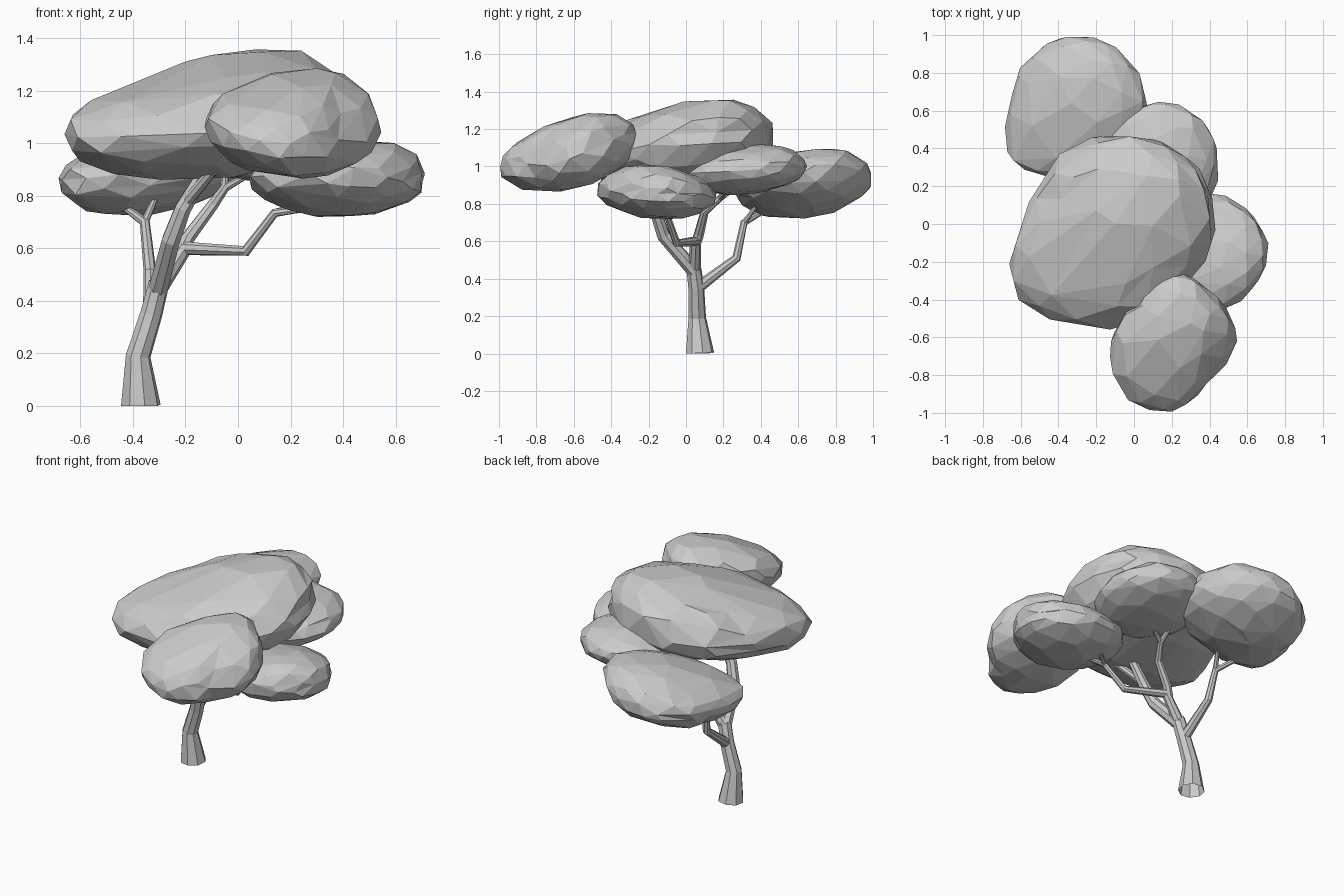
import bpy, bmesh, math, random
from mathutils import Vector

random.seed(4)

if "Cube" in bpy.data.objects:
    bpy.data.objects.remove(bpy.data.objects["Cube"], do_unlink=True)


def plan_radius(radii, angle):
    """Outline radius at an angle, blended between evenly spaced radii."""
    step = (angle % math.tau) / math.tau * len(radii)
    i = int(step) % len(radii)
    return radii[i] + (radii[(i + 1) % len(radii)] - radii[i]) * (step - int(step))


def foliage(name, centre, radii, up, down, tilt, lean):
    """Faceted leaf mass: a sphere fitted to an outline, tilted and leaned."""
    bm = bmesh.new()
    bmesh.ops.create_icosphere(bm, subdivisions=3, radius=1)
    for v in bm.verts:
        d = v.co.normalized()
        wobble = random.uniform(0.975, 1.03)
        reach = plan_radius(radii, math.atan2(d.y, d.x)) * wobble
        x, y = d.x * reach, d.y * reach
        rise = max(d.z, 0) ** 2
        # The crown comes to a soft point, the underside stays round
        height = up * (0.85 * d.z + 0.15 * d.z ** 3) if d.z > 0 else down * d.z
        z = height * wobble + tilt[0] * x + tilt[1] * y
        v.co = Vector(centre) + Vector((x + lean[0] * rise, y + lean[1] * rise, z))
    mesh = bpy.data.meshes.new(name)
    bm.to_mesh(mesh)
    bm.free()
    obj = bpy.data.objects.new(name, mesh)
    bpy.context.collection.objects.link(obj)
    facets = obj.modifiers.new("Facets", "DECIMATE")
    facets.ratio = 0.5


def limb(name, points):
    """Eight-sided tapered tube; each point is x, y, z, radius."""
    curve = bpy.data.curves.new(name, "CURVE")
    curve.dimensions = "3D"
    curve.bevel_depth = 1
    curve.bevel_resolution = 2
    spline = curve.splines.new("POLY")
    spline.points.add(len(points) - 1)
    for p, (x, y, z, r) in zip(spline.points, points):
        p.co = (x, y, z, 1)
        p.radius = r
    temp = bpy.data.objects.new(name + "_path", curve)
    bpy.context.collection.objects.link(temp)
    graph = bpy.context.evaluated_depsgraph_get()
    mesh = bpy.data.meshes.new_from_object(temp.evaluated_get(graph))
    bpy.data.objects.remove(temp, do_unlink=True)
    for v in mesh.vertices:
        v.co.z = max(v.co.z, 0)
    for face in mesh.polygons:
        face.use_smooth = False
    mesh.name = name
    bpy.context.collection.objects.link(bpy.data.objects.new(name, mesh))


# Leaf masses: radii run anticlockwise from +x
foliage("main_canopy", (-.1, -.03, 1.08),
        (.53, .53, .54, .53, .51, .5, .48, .46, .51, .62, .61, .54, .52, .49, .47, .5),
        .28, .21, (.06, .07), (.17, .15))
foliage("back_canopy", (-.33, .63, .92), (.4, .38, .37, .33, .32, .44, .36, .38),
        .17, .19, (.13, .06), (.1, .08))
foliage("front_canopy", (.2, -.62, 1.07), (.34, .33, .37, .27, .32, .38, .38, .28),
        .21, .19, (-.08, .19), (.1, .07))
foliage("left_canopy", (.38, -.15, .86), (.33, .32, .31, .33, .34, .34, .32, .31),
        .15, .14, (-.02, -.05), (.14, -.04))
foliage("inner_canopy", (.13, .3, .98), (.31, .34, .35, .33, .32, .33, .34, .32),
        .14, .13, (0, .06), (.05, .05))

# Trunk and the limb that carries it on into the main canopy
limb("trunk", [(-.37, .075, 0, .077), (-.38, .06, .19, .048),
               (-.33, .055, .35, .043), (-.3, .04, .47, .04)])
limb("main_limb", [(-.305, .045, .44, .04), (-.255, -.12, .63, .037),
                   (-.21, -.16, .75, .033), (-.11, -.17, .92, .025)])
limb("front_limb", [(-.2, -.16, .77, .024), (-.1, -.26, .89, .02),
                    (.06, -.42, .98, .014)])
# Side limbs reaching the other leaf masses
limb("left_limb", [(-.3, .045, .45, .034), (-.2, .05, .6, .03),
                   (.03, -.05, .59, .021), (.14, -.1, .735, .017), (.31, -.14, .76, .012)])
limb("left_twig", [(.14, -.1, .735, .014), (.24, -.03, .77, .011), (.3, 0, .8, .009)])
limb("inner_limb", [(-.22, .05, .58, .028), (-.19, .07, .64, .027),
                    (-.1, .1, .76, .023), (-.05, .18, .83, .018), (-.05, .28, .9, .012)])
limb("inner_twig", [(-.05, .18, .83, .016), (.04, .22, .88, .011)])
limb("back_limb", [(-.33, .06, .35, .032), (-.335, .27, .51, .024),
                   (-.355, .31, .7, .02), (-.45, .43, .77, .013), (-.5, .48, .8, .01)])
limb("back_twig", [(-.355, .31, .7, .016), (-.32, .37, .78, .012), (-.28, .42, .85, .01)])
